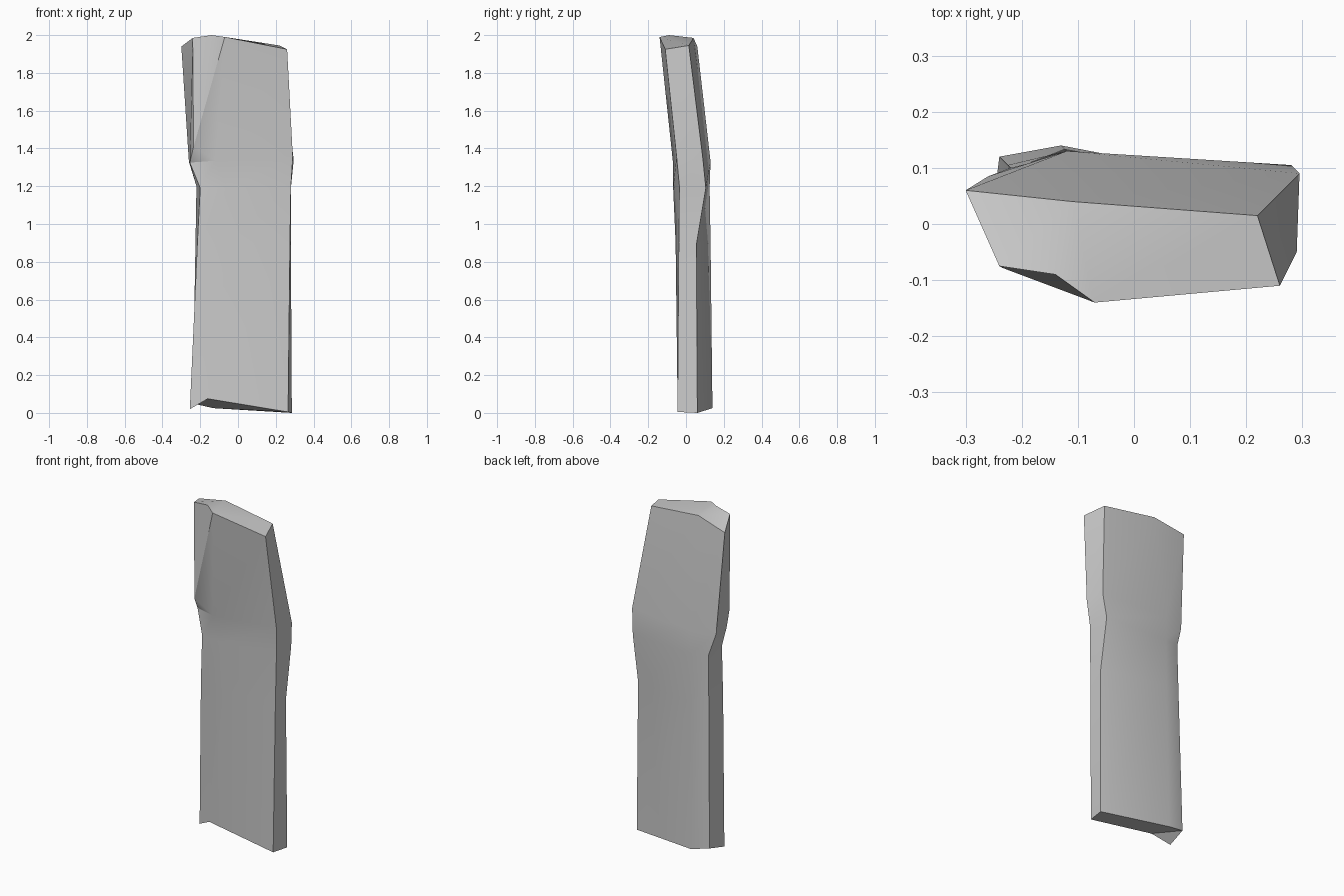
import bpy
import bmesh
import math

cube = bpy.data.objects.get("Cube")
if cube:
    bpy.data.objects.remove(cube, do_unlink=True)

# Cross-sections from bottom to top, each in the order:
# front left, front middle, front right, back right, back middle, back left
sections = [
    [(-.255, 0, .02), (-.16, -.045, .075), (.265, -.045, .005),
     (.285, .06, 0), (-.13, .14, .025), (-.24, .12, .05)],
    [(-.215, -.045, .9), (-.05, -.055, .9), (.275, -.038, .9),
     (.28, .055, .89), (-.12, .13, .9), (-.225, .105, .9)],
    [(-.2, -.055, 1.19), (-.06, -.068, 1.19), (.28, -.035, 1.2),
     (.28, .105, 1.19), (-.12, .125, 1.19), (-.22, .1, 1.2)],
    [(-.255, -.02, 1.325), (-.12, -.07, 1.335), (.29, -.05, 1.36),
     (.295, .09, 1.34), (-.12, .13, 1.33), (-.26, .085, 1.33)],
    [(-.24, -.075, 1.985), (-.07, -.14, 1.99), (.26, -.11, 1.925),
     (.22, .015, 1.945), (-.11, .04, 1.985), (-.3, .06, 1.94)],
]

bm = bmesh.new()
rings = [[bm.verts.new(p) for p in section] for section in sections]
notch = bm.verts.new((-.235, -.078, 1.41))
peak = bm.verts.new((-.14, -.09, 2))
bottom, chest, top = rings[0], rings[-2], rings[-1]

# Sides, leaving the chipped front left panel open
for lower, upper in zip(rings, rings[1:]):
    for i in range(len(lower)):
        j = (i + 1) % len(lower)
        if upper is top and i == 0:
            continue
        bm.faces.new((lower[i], lower[j], upper[j], upper[i]))

# Chipped panel with its small overhang
bm.faces.new((chest[0], chest[1], notch))
bm.faces.new((chest[1], top[1], notch))
bm.faces.new((notch, top[1], peak))
bm.faces.new((notch, peak, top[0]))
bm.faces.new((chest[0], notch, top[0]))

# Broken top and bottom ends
bm.faces.new(top[1:5])
bm.faces.new((peak, top[1], top[4]))
bm.faces.new((top[0], peak, top[4], top[5]))
bm.faces.new(bottom[:0:-1])
bm.faces.new((bottom[0], bottom[5], bottom[1]))
bmesh.ops.recalc_face_normals(bm, faces=bm.faces)

mesh = bpy.data.meshes.new("plank")
bm.to_mesh(mesh)
bm.free()
plank = bpy.data.objects.new("plank", mesh)
bpy.context.collection.objects.link(plank)

# Plain grey
grey = bpy.data.materials.new("plain grey")
grey.use_nodes = True
colour = (.6, .6, .6, 1)
grey.diffuse_color = colour
grey.node_tree.nodes["Principled BSDF"].inputs["Base Color"].default_value = colour
mesh.materials.append(grey)

# Soft folds, crisp edges
bpy.ops.object.select_all(action="DESELECT")
plank.select_set(True)
bpy.context.view_layer.objects.active = plank
bpy.ops.object.shade_smooth_by_angle(angle=math.radians(30))
